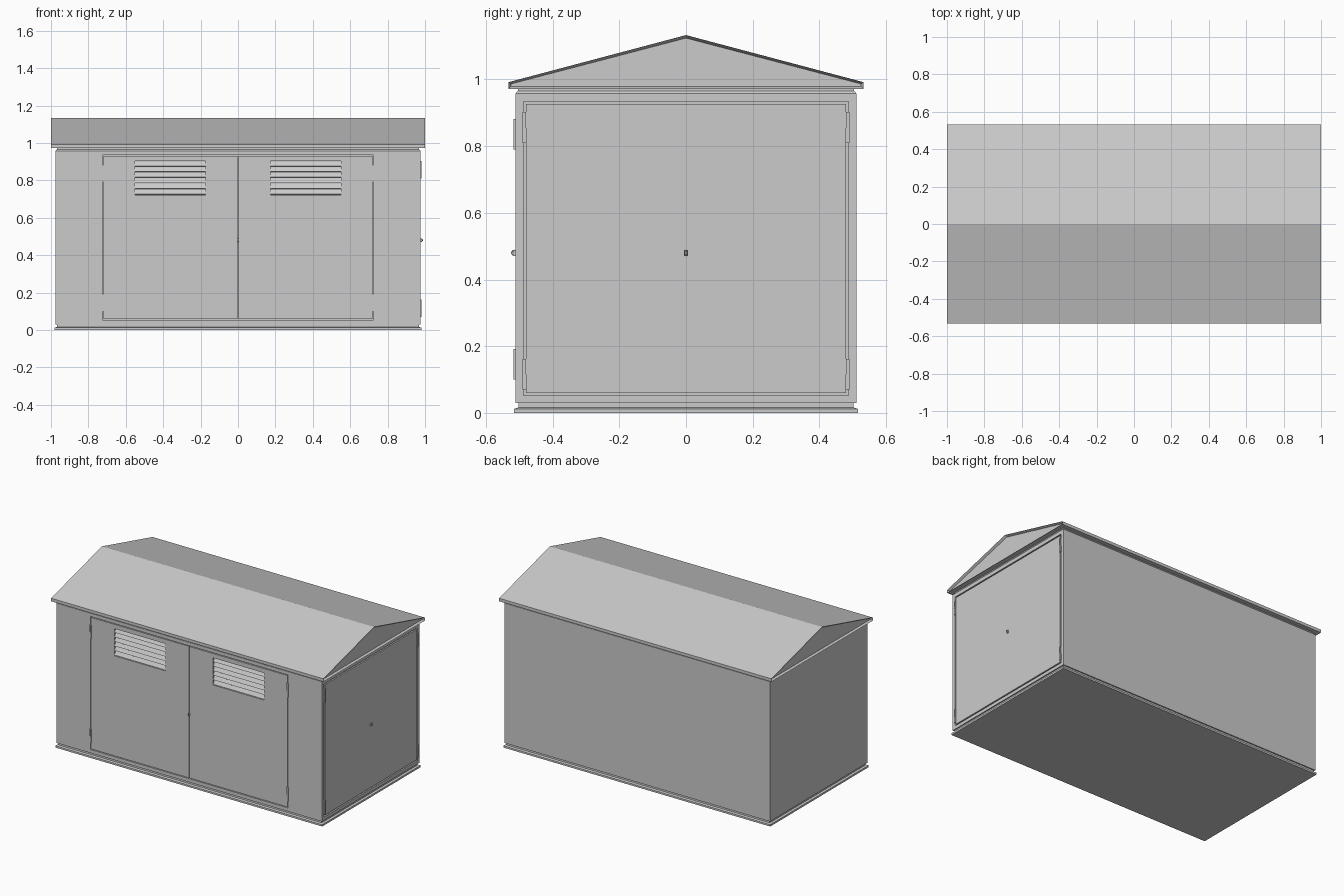
import bpy, bmesh
from math import radians, pi
from mathutils import Matrix, Vector

cube = bpy.data.objects.get("Cube")
if cube:
    bpy.data.objects.remove(cube, do_unlink=True)

GREY = (0.6, 0.6, 0.6, 1.0)
grey = bpy.data.materials.new("painted_grey_steel")
grey.use_nodes = True
grey.diffuse_color = GREY
grey.node_tree.nodes["Principled BSDF"].inputs["Base Color"].default_value = GREY

WALL_X, WALL_Y = 0.975, 0.511   # outer half sizes of the walls
DEPTH = 0.02                    # thickness of the door leaves


def finish(name, bm):
    bmesh.ops.recalc_face_normals(bm, faces=bm.faces)
    mesh = bpy.data.meshes.new(name)
    bm.to_mesh(mesh)
    bm.free()
    mesh.materials.append(grey)
    obj = bpy.data.objects.new(name, mesh)
    bpy.context.collection.objects.link(obj)
    return obj


def add_box(bm, a, b, turn=Matrix()):
    a, b = Vector(a), Vector(b)
    size = [abs(v) for v in b - a]
    bmesh.ops.create_cube(bm, size=1, matrix=Matrix.Translation((a + b) / 2) @ turn @ Matrix.Diagonal((*size, 1)))


def box(name, a, b):
    bm = bmesh.new()
    add_box(bm, a, b)
    return finish(name, bm)


def cut(target, a, b):
    cutter = box("cutter", a, b)
    cutter.hide_render = True
    mod = target.modifiers.new("opening", 'BOOLEAN')
    mod.operation = 'DIFFERENCE'
    mod.solver = 'EXACT'
    mod.object = cutter
    bpy.context.view_layer.objects.active = target
    bpy.ops.object.modifier_apply(modifier=mod.name)
    bpy.data.objects.remove(cutter, do_unlink=True)


# Wall coordinates: along the wall, outward from it, height
def front(u, out, z):
    return (u, -WALL_Y - out, z)


def side(u, out, z):
    return (WALL_X + out, u, z)


# Base flange, recessed plinth, walls and neck under the roof, lofted in rings
bm = bmesh.new()
rings = []
for grow, z in ((0.005, 0), (0.005, 0.012), (-0.008, 0.016), (-0.008, 0.03),
                (0, 0.03), (0, 0.958), (-0.007, 0.966), (-0.007, 0.975)):
    x, y = WALL_X + grow, WALL_Y + grow
    rings.append([bm.verts.new((sx * x, sy * y, z)) for sx, sy in ((-1, -1), (1, -1), (1, 1), (-1, 1))])
for low, high in zip(rings, rings[1:]):
    for i in range(4):
        j = (i + 1) % 4
        bm.faces.new((low[i], low[j], high[j], high[i]))
bm.faces.new(rings[0])
bm.faces.new(rings[-1])
walls = finish("walls_and_base", bm)
cut(walls, front(-0.725, -DEPTH, 0.053), front(0.725, DEPTH, 0.936))
cut(walls, side(-0.488, -DEPTH, 0.052), side(0.488, DEPTH, 0.934))

# Gable roof with recessed end panels
bm = bmesh.new()
profile = [(-0.532, 0.972), (0.532, 0.972), (0.532, 0.992), (0, 1.133), (-0.532, 0.992)]
start = bm.faces.new([bm.verts.new((-1, y, z)) for y, z in profile])
end = bmesh.ops.extrude_face_region(bm, geom=[start])["geom"]
bmesh.ops.translate(bm, vec=(2, 0, 0), verts=[v for v in end if isinstance(v, bmesh.types.BMVert)])
bmesh.ops.recalc_face_normals(bm, faces=bm.faces)
gables = [f for f in bm.faces if abs(f.normal.x) > 0.9]
bmesh.ops.inset_individual(bm, faces=gables, thickness=0.009, depth=-0.015)
finish("gable_roof", bm)

# Double front doors, each with a louvred vent
for s, label in ((-1, "right"), (1, "left")):
    leaf = box(f"front_door_{label}", front(s * 0.0025, -DEPTH, 0.058), front(s * 0.72, 0, 0.931))
    cut(leaf, front(s * 0.175, -2 * DEPTH, 0.722), front(s * 0.55, DEPTH, 0.902))
    bm = bmesh.new()
    for i in range(6):
        z = 0.737 + 0.03 * i
        add_box(bm, (s * 0.175, -WALL_Y - 0.004, z - 0.002), (s * 0.55, -WALL_Y + 0.022, z + 0.002),
                Matrix.Rotation(radians(60), 4, 'X'))
    finish(f"vent_louvres_{label}", bm)

# Single wide side door
box("side_door", side(-0.48, -DEPTH, 0.06), side(0.48, 0, 0.926))


# Hinges: a sleeve above a slimmer pin plate
def hinges(name, place, u, heights):
    for z, level in zip(heights, ("lower", "upper")):
        for s, hand in ((-1, "a"), (1, "b")):
            bm = bmesh.new()
            add_box(bm, place(s * u - 0.006, -0.002, z), place(s * u + 0.006, 0.006, z + 0.045))
            add_box(bm, place(s * u - 0.005, -0.002, z + 0.045), place(s * u + 0.005, 0.007, z + 0.092))
            finish(f"{name}_{level}_{hand}", bm)


hinges("front_hinge", front, 0.724, (0.1, 0.79))
hinges("side_hinge", side, 0.485, (0.07, 0.81))


# Handles: two lugs and a small ring standing out from the door
def handle(name, place):
    bm = bmesh.new()
    for s in (-1, 1):
        add_box(bm, place(s * 0.003, -0.002, 0.471), place(s * 0.006, 0.006, 0.489))
    finish(name + "_lugs", bm)
    bpy.ops.mesh.primitive_torus_add(major_radius=0.0075, minor_radius=0.002, major_segments=16,
                                     minor_segments=6, location=place(0, 0.004, 0.48),
                                     rotation=(0, pi / 2, 0) if place is front else (pi / 2, 0, 0))
    ring = bpy.context.object
    ring.name = name + "_ring"
    ring.data.materials.append(grey)
    bpy.ops.object.shade_smooth_by_angle()


handle("front_handle", front)
handle("side_handle", side)
